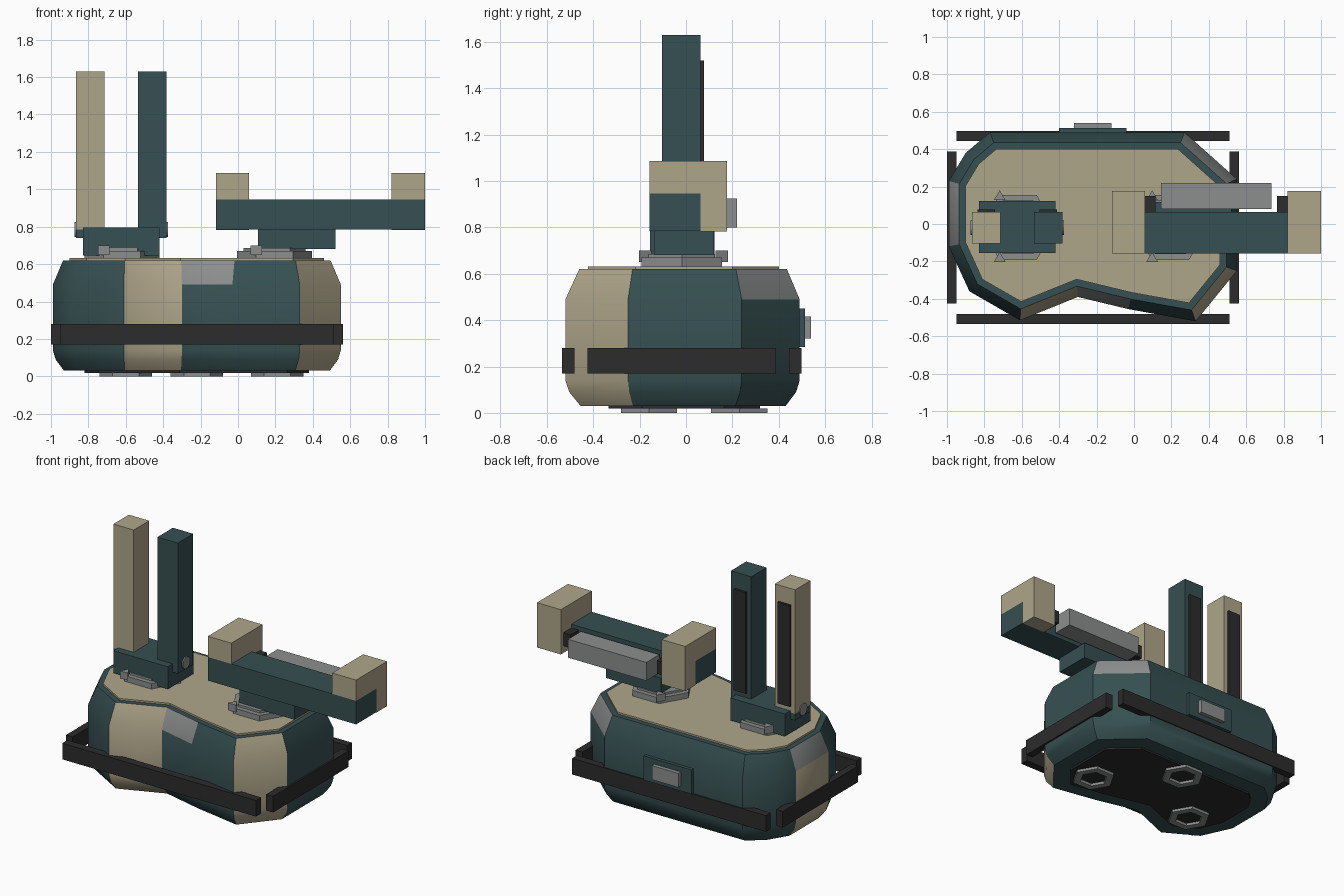
import bpy, bmesh
from math import cos, sin, radians
from mathutils import Vector

if "Cube" in bpy.data.objects:
    bpy.data.objects.remove(bpy.data.objects["Cube"])


def material(name, rgb):
    m = bpy.data.materials.new(name)
    m.use_nodes = True
    m.diffuse_color = (*rgb, 1)
    m.node_tree.nodes["Principled BSDF"].inputs["Base Color"].default_value = (*rgb, 1)
    return m


TEAL = material("dark teal", (0.037, 0.080, 0.084))
TAN = material("tan", (0.43, 0.38, 0.255))
GREY = material("grey", (0.26, 0.275, 0.27))
DARK = material("charcoal", (0.025, 0.025, 0.025))


def finish(name, bm, *mats):
    bmesh.ops.recalc_face_normals(bm, faces=bm.faces)
    mesh = bpy.data.meshes.new(name)
    bm.to_mesh(mesh)
    bm.free()
    for m in mats:
        mesh.materials.append(m)
    ob = bpy.data.objects.new(name, mesh)
    bpy.context.collection.objects.link(ob)
    return ob


def box(name, x, y, z, mat):
    bm = bmesh.new()
    bmesh.ops.create_cube(bm, size=1)
    for v in bm.verts:
        v.co = [r[0] if c < 0 else r[1] for c, r in zip(v.co, (x, y, z))]
    return finish(name, bm, mat)


def loft(bm, rings, close=True):
    """Skin stacked rings with quads; returns the bands of side faces."""
    loops = [[bm.verts.new(p) for p in ring] for ring in rings]
    n = len(loops[0])
    bands = [[bm.faces.new((a[i], a[(i + 1) % n], b[(i + 1) % n], b[i]))
              for i in range(n)] for a, b in zip(loops, loops[1:])]
    if close:
        bm.faces.new(loops[0])
        bm.faces.new(loops[-1])
    return bands


def ring(pts, z):
    return [(p[0], p[1], z) for p in pts]


def prism(name, pts, z, mat):
    bm = bmesh.new()
    loft(bm, [ring(pts, z[0]), ring(pts, z[1])])
    return finish(name, bm, mat)


def polygon(x, y, r, n, turn=0):
    return [(x + r * cos(radians(turn + 360 * i / n)),
             y + r * sin(radians(turn + 360 * i / n))) for i in range(n)]


def inset(pts, d):
    """Move every edge of a counter-clockwise outline inward by d."""
    out = []
    for i, p in enumerate(pts):
        p = Vector(p)
        a = (p - Vector(pts[i - 1])).normalized()
        b = (Vector(pts[(i + 1) % len(pts)]) - p).normalized()
        na, nb = Vector((-a.y, a.x)), Vector((-b.y, b.x))
        out.append(p + (na + nb) * d / (1 + na.dot(nb)))
    return out


# Body shell with coloured side panels
OUTLINE = [(0.55, 0.24), (0.27, 0.49), (-0.77, 0.49), (-0.90, 0.38),
           (-0.99, 0.23), (-0.99, -0.12), (-0.88, -0.36), (-0.61, -0.515),
           (-0.30, -0.39), (-0.03, -0.455), (0.33, -0.52), (0.55, -0.25)]
bm = bmesh.new()
bands = loft(bm, [ring(inset(OUTLINE, d), z) for d, z in
                  ((0.06, 0.03), (0.015, 0.09), (0, 0.14), (0, 0.49), (0.055, 0.62))])
for band in bands:
    for side in (4, 7, 10):
        band[side].material_index = 1
for side in (0, 4, 8):
    bands[-1][side].material_index = 2
body = finish("body", bm, TEAL, TAN, GREY)
bpy.context.view_layer.objects.active = body
body.select_set(True)
bpy.ops.object.shade_smooth_by_angle(angle=radians(35))
body.select_set(False)

prism("top_deck", inset(OUTLINE, 0.09), (0.62, 0.632), TAN)
prism("bottom_plate", inset(OUTLINE, 0.17), (0.018, 0.03), DARK)

# Hexagonal ring feet
for i, (x, y) in enumerate(((0.21, -0.16), (-0.22, 0.23), (-0.60, -0.16))):
    bm = bmesh.new()
    outer, inner = polygon(x, y, 0.14, 6), polygon(x, y, 0.09, 6)
    loft(bm, [ring(outer, 0.02), ring(outer, 0), ring(inner, 0), ring(inner, 0.02),
              ring(outer, 0.02)], close=False)
    bmesh.ops.remove_doubles(bm, verts=bm.verts, dist=0.0001)
    finish(f"foot_{i + 1}", bm, GREY)

# Bumper bars
BAR = (0.17, 0.28)
box("front_bumper", (-0.95, 0.51), (-0.535, -0.48), BAR, DARK)
box("back_bumper", (-0.95, 0.51), (0.445, 0.497), BAR, DARK)
box("right_bumper", (-1.0, -0.95), (-0.425, 0.388), BAR, DARK)
box("left_bumper", (0.51, 0.562), (-0.425, 0.388), BAR, DARK)

# Rear port
box("port_frame", (-0.40, -0.04), (0.47, 0.513), (0.285, 0.45), TEAL)
box("port_cover", (-0.32, -0.12), (0.51, 0.54), (0.32, 0.415), GREY)

# Hexagonal turntables with small wedge stops
for side, x in (("right", -0.62), ("left", 0.195)):
    prism(f"{side}_turntable", polygon(x, -0.018, 0.2, 6), (0.63, 0.67), GREY)
    prism(f"{side}_turntable_cap", polygon(x, -0.018, 0.165, 6), (0.67, 0.685), GREY)
    for end, y in (("front", -0.185), ("back", 0.145)):
        prism(f"{side}_{end}_stop", polygon(x - 0.098, y, 0.036, 3, 90), (0.65, 0.70), GREY)

# Upright gripper: base, two posts with rear pads and pivot bolts
box("gripper_base", (-0.83, -0.42), (-0.155, 0.122), (0.645, 0.797), TEAL)
for name, x0, mat, face in (("right", -0.867, TAN, -0.867), ("left", -0.535, TEAL, -0.38)):
    x = (x0, x0 + 0.153)
    box(f"{name}_post_root", x, (-0.103, 0.063), (0.74, 0.785), TEAL)
    box(f"{name}_post", x, (-0.103, 0.063), (0.785, 1.63), mat)
    box(f"{name}_pad", (x0 + 0.03, x0 + 0.123), (0.06, 0.078), (0.83, 1.52), DARK)
    bm = bmesh.new()
    loft(bm, [[(face + dx, a, b) for a, b in polygon(-0.02, 0.785, 0.04, 16)]
              for dx in (-0.006, 0.006)])
    finish(f"{name}_pivot_bolt", bm, GREY)

# Horizontal arm: neck, beam, end blocks and rear roller bar
box("arm_neck", (0.107, 0.52), (-0.135, 0.118), (0.68, 0.79), TEAL)
box("arm_beam", (-0.117, 1.0), (-0.157, 0.063), (0.785, 0.945), TEAL)
for name, x in (("right", (-0.117, 0.06)), ("left", (0.82, 1.0))):
    box(f"{name}_block_top", x, (-0.157, 0.176), (0.945, 1.087), TAN)
    box(f"{name}_block_back", x, (0.063, 0.176), (0.782, 0.945), TAN)
box("rear_bar", (0.145, 0.735), (0.08, 0.22), (0.80, 0.925), GREY)
for name, x in (("right", (0.06, 0.115)), ("left", (0.765, 0.82))):
    box(f"{name}_bar_mount", x, (0.063, 0.15), (0.83, 0.92), DARK)
